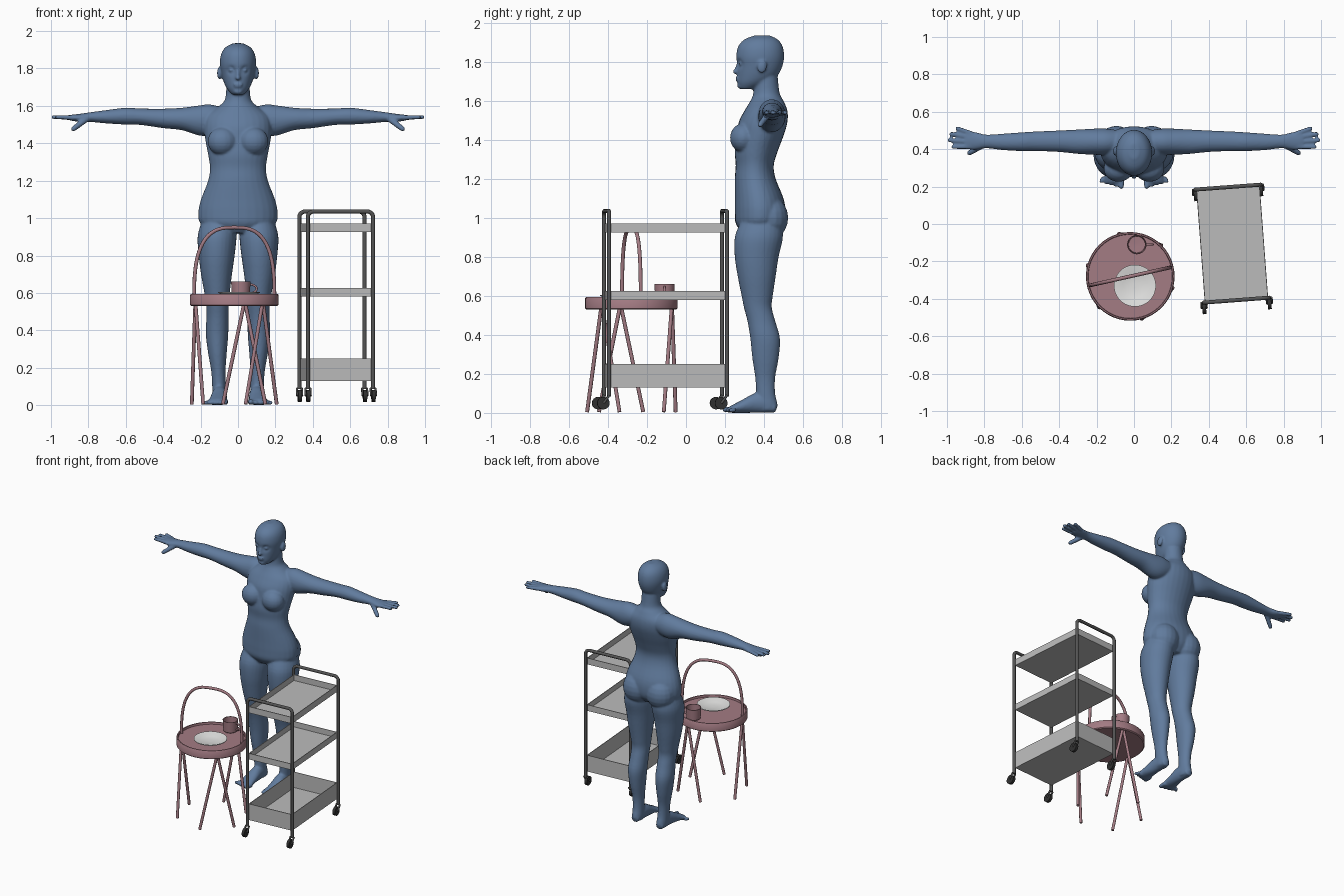
import bpy, bmesh, math
from mathutils import Matrix, Vector

if "Cube" in bpy.data.objects:
    bpy.data.objects.remove(bpy.data.objects["Cube"])


def material(name, color):
    mat = bpy.data.materials.new(name)
    mat.use_nodes = True
    mat.diffuse_color = (*color, 1)
    mat.node_tree.nodes["Principled BSDF"].inputs["Base Color"].default_value = (*color, 1)
    return mat


BLUE = material("slate blue", (.12, .2, .34))
PINK = material("dusty pink", (.37, .2, .23))
WHITE = material("plate white", (.76, .76, .75))
GREY = material("tray grey", (.5, .5, .5))
STEEL = material("dark steel", (.09, .09, .09))
RUBBER = material("black rubber", (.03, .03, .03))


# ---------- helpers ----------
def finish(obj, mat, place=Matrix()):
    """Turn curves and modifiers into plain mesh, then colour, shade and place it."""
    if obj.type == 'CURVE' or obj.modifiers:
        bpy.ops.object.select_all(action='DESELECT')
        obj.select_set(True)
        bpy.context.view_layer.objects.active = obj
        bpy.ops.object.convert(target='MESH')
    obj.data.materials.clear()
    obj.data.materials.append(mat)
    obj.data.shade_smooth()
    obj.data.set_sharp_from_angle(angle=math.radians(40))
    obj.matrix_world = place


def mesh_object(name, bm):
    bmesh.ops.recalc_face_normals(bm, faces=bm.faces[:])
    mesh = bpy.data.meshes.new(name)
    bm.to_mesh(mesh)
    bm.free()
    obj = bpy.data.objects.new(name, mesh)
    bpy.context.collection.objects.link(obj)
    return obj


def tube(name, paths, radius, mat, place=Matrix()):
    curve = bpy.data.curves.new(name, 'CURVE')
    curve.dimensions = '3D'
    curve.bevel_depth = radius
    curve.bevel_resolution = 3
    curve.use_fill_caps = True
    for path in paths:
        spline = curve.splines.new('POLY')
        spline.points.add(len(path) - 1)
        for point, co in zip(spline.points, path):
            point.co = (*co, 1)
    obj = bpy.data.objects.new(name, curve)
    bpy.context.collection.objects.link(obj)
    finish(obj, mat, place)


def skin(bm, rings):
    """Join rings of points into a closed tube."""
    rings = [[bm.verts.new(co) for co in ring] for ring in rings]
    for r, s in zip(rings, rings[1:]):
        for i in range(len(r)):
            j = (i + 1) % len(r)
            bm.faces.new((r[i], r[j], s[j], s[i]))
    bm.faces.new(rings[0])
    bm.faces.new(rings[-1])
    return [v for ring in rings for v in ring]


def circle(seg):
    return [(math.cos(math.tau * i / seg), math.sin(math.tau * i / seg)) for i in range(seg)]


def lathe(name, profile, x, y, mat):
    bm = bmesh.new()
    skin(bm, [[(r * c, r * s, z) for c, s in circle(48)] for r, z in profile])
    finish(mesh_object(name, bm), mat, Matrix.Translation((x, y, 0)))


def smooth_rows(rows, steps=4):
    """Catmull-Rom interpolation between section rows."""
    rows = [Vector(r) for r in rows]
    padded = [rows[0]] + rows + [rows[-1]]
    out = []
    for a, b, c, d in zip(padded, padded[1:], padded[2:], padded[3:]):
        for i in range(steps):
            t = i / steps
            out.append((b * 2 + (c - a) * t + (a * 2 - b * 5 + c * 4 - d) * t * t
                        + (b * 3 - a - c * 3 + d) * t ** 3) / 2)
    return out + [rows[-1]]


def loft(bm, axes, rows, side=1, seg=28):
    """Rows are (position, centre a, half a, low b, high b) along the first axis."""
    order = ["xyz".index(axis) for axis in axes]
    rings = []
    for pos, a, half, low, high in smooth_rows(rows):
        ring = []
        for c, s in circle(seg):
            co = Vector()
            co[order[0]] = pos
            co[order[1]] = a + half * c
            co[order[2]] = (low + high) / 2 + (high - low) / 2 * s
            co.x *= side
            ring.append(co)
        rings.append(ring)
    return skin(bm, rings)


def blob(bm, centre, radii, side=1, turn=0):
    """An ellipsoid, tilted about x."""
    mat = (Matrix.Translation((centre[0] * side, centre[1], centre[2]))
           @ Matrix.Rotation(turn, 4, 'X') @ Matrix.Diagonal((*radii, 1)))
    tilts = [math.pi * (i + .2) / 10.4 for i in range(11)]
    skin(bm, [[mat @ Vector((c * math.sin(t), s * math.sin(t), math.cos(t)))
               for c, s in circle(18)] for t in tilts])


def digit(bm, start, end, r, side):
    """A finger or toe: a tapered tube with a round tip."""
    a, b = Vector(start), Vector(end)
    a.x *= side
    b.x *= side
    along = (b - a).normalized()
    turn = along.to_track_quat('Z', 'Y')
    sections = [(a, r), (a.lerp(b, .5), r * .93)]
    for i in range(5):
        t = math.radians(20 * i)
        sections.append((b + along * r * .8 * math.sin(t), r * .85 * math.cos(t)))
    skin(bm, [[p + turn @ Vector((c * k, s * k, 0)) for c, s in circle(12)]
              for p, k in sections])


# ---------- standing figure ----------
body = bmesh.new()
loft(body, "zxy", [(.92, 0, .12, .29, .46), (.97, 0, .2, .255, .5), (1.03, 0, .212, .25, .51),
                   (1.1, 0, .198, .25, .5), (1.2, 0, .16, .25, .46), (1.27, 0, .15, .255, .45),
                   (1.34, 0, .16, .25, .47), (1.42, 0, .175, .26, .5), (1.49, 0, .18, .27, .52),
                   (1.55, 0, .165, .3, .52), (1.6, 0, .1, .33, .5), (1.64, 0, .068, .345, .48),
                   (1.73, 0, .062, .35, .47)])
head = loft(body, "zxy", [(1.66, 0, .03, .275, .35), (1.69, 0, .058, .264, .42),
                          (1.73, 0, .077, .263, .47), (1.78, 0, .09, .263, .495),
                          (1.83, 0, .097, .258, .503), (1.88, 0, .089, .268, .495),
                          (1.915, 0, .065, .3, .47), (1.935, 0, .025, .35, .43)], seg=64)
# eye sockets pressed into the head
for v in head:
    near = (Vector((abs(v.co.x), v.co.z)) - Vector((.036, 1.79))).length / .026
    if near < 1 and v.co.y < .35:
        v.co.y += .016 * (1 - near * near)
# nose, lips and chin
blob(body, (0, .256, 1.75), (.015, .018, .013))
blob(body, (0, .264, 1.77), (.01, .013, .035), turn=-.25)
blob(body, (0, .262, 1.716), (.025, .01, .006))
blob(body, (0, .264, 1.705), (.021, .01, .007))
blob(body, (0, .278, 1.677), (.025, .016, .015))

for side in (1, -1):
    # eye, ear, chest and seat
    blob(body, (.035, .282, 1.79), (.015, .012, .01), side)
    blob(body, (.1, .39, 1.775), (.012, .025, .034), side, -.2)
    blob(body, (.083, .295, 1.41), (.08, .07, .075), side)
    blob(body, (.093, .43, 1.0), (.105, .095, .11), side)
    # arm and palm
    loft(body, "xzy", [(.08, 1.53, .06, .38, .5), (.15, 1.525, .083, .37, .51),
                       (.21, 1.522, .08, .37, .51), (.3, 1.53, .06, .375, .505),
                       (.4, 1.533, .052, .385, .5), (.52, 1.542, .044, .39, .495),
                       (.6, 1.545, .045, .39, .49), (.7, 1.542, .036, .395, .483),
                       (.79, 1.54, .026, .405, .478), (.85, 1.536, .021, .397, .492),
                       (.9, 1.537, .015, .4, .495)], side)
    for y, x, tip in ((.484, .945, .511), (.462, .978, .482), (.438, .988, .448), (.413, .968, .412)):
        digit(body, (.87, y, 1.537), (x, tip, 1.54), .0135, side)
    digit(body, (.81, .42, 1.53), (.88, .38, 1.477), .017, side)
    # leg
    loft(body, "zxy", [(.98, .105, .09, .28, .49), (.9, .112, .104, .25, .497),
                       (.8, .114, .096, .25, .475), (.7, .115, .083, .265, .46),
                       (.6, .112, .068, .285, .445), (.54, .11, .061, .297, .44),
                       (.47, .11, .059, .315, .458), (.38, .112, .06, .33, .482),
                       (.28, .11, .05, .34, .475), (.18, .105, .038, .355, .457),
                       (.1, .102, .036, .36, .457), (.04, .1, .036, .36, .47),
                       (.01, .1, .03, .37, .46)], side)
    # foot and toes
    loft(body, "yxz", [(.46, .1, .028, .002, .05), (.41, .1, .036, 0, .1),
                       (.35, .1, .04, 0, .1), (.29, .104, .046, 0, .068),
                       (.24, .108, .052, 0, .042), (.22, .11, .045, .002, .032)], side)
    for i in range(5):
        r = .013 if i else .017
        x = .068 + .023 * i
        digit(body, (x, .25, r), (x + .004 * i, .2 + .007 * i, r), r, side)

figure = mesh_object("standing_figure", body)
remesh = figure.modifiers.new("fuse", 'REMESH')
remesh.mode = 'VOXEL'
remesh.voxel_size = .007
relax = figure.modifiers.new("relax", 'SMOOTH')
relax.iterations = 4
finish(figure, BLUE)

# ---------- round side table ----------
TX, TY = -.02, -.28
lathe("table_top", [(.01, .53), (.23, .53), (.237, .536), (.237, .588), (.233, .593),
                    (.226, .593), (.224, .578), (.01, .578)], TX, TY, PINK)
legs = []
for i in range(6):
    foot = math.radians(45 + 60 * i)
    top = foot + math.radians(29) * (-1 if i % 2 else 1)
    legs.append([(TX + r * math.cos(a), TY + r * math.sin(a), z)
                 for r, a, z in ((.235, foot, .005), (.215, top, .54))])
tube("table_legs", legs, .01, PINK)
# arched carry handle
arch = []
for i in range(33):
    t = math.pi * i / 32
    c, s = math.cos(t), max(math.sin(t), 0)
    reach = math.copysign(abs(c) ** .7, c)
    arch.append((TX + .215 * reach, TY + .048 * reach, .56 + .39 * s ** .7))
tube("table_handle", [arch], .01, PINK)

# ---------- plate and mug ----------
lathe("plate", [(.01, .58), (.06, .58), (.112, .6), (.112, .604), (.105, .604), (.065, .588),
                (.01, .587)], .005, -.33, WHITE)
lathe("mug", [(.01, .579), (.042, .579), (.048, .585), (.052, .662), (.047, .662),
              (.044, .59), (.01, .588)], .015, -.11, PINK)
loop = [math.radians(15 * i - 90) for i in range(13)]
tube("mug_handle", [[(.06 + .04 * math.cos(a), -.11, .622 + .024 * math.sin(a)) for a in loop]],
     .006, PINK)

# ---------- rolling trolley ----------
PLACE = Matrix.Translation((.525, -.105, 0)) @ Matrix.Rotation(math.radians(4.3), 4, 'Z')
W, L = .175, .303
for name, low, high in (("top_tray", .925, .972), ("middle_tray", .58, .625),
                        ("bottom_tray", .13, .25)):
    bm = bmesh.new()
    bmesh.ops.create_cube(bm, size=1, matrix=Matrix.Translation((0, 0, (low + high) / 2))
                          @ Matrix.Diagonal((2 * W - .01, 2 * L - .01, high - low, 1)))
    lid = max(bm.faces, key=lambda f: f.calc_center_median().z)
    bmesh.ops.delete(bm, geom=[lid], context='FACES')
    tray = mesh_object(name, bm)
    tray.modifiers.new("wall", 'SOLIDIFY').thickness = .006
    finish(tray, GREY, PLACE)

frames, forks = [], []
bend, rail = .03, 1.035
for y in (-L, L):
    # one bent tube makes two posts and the end rail
    path = [(-W, y, .085)]
    for centre, start in ((bend - W, 180), (W - bend, 90)):
        for i in range(7):
            a = math.radians(start - 15 * i)
            path.append((centre + bend * math.cos(a), y, rail - bend + bend * math.sin(a)))
    frames.append(path + [(W, y, .085)])
    # casters trail behind the posts
    for x in (-W, W):
        forks += [[(x + d, y, .09), (x + d, y - .03, .05)] for d in (-.013, .013)]
        bm = bmesh.new()
        bmesh.ops.create_cone(bm, cap_ends=True, segments=24, radius1=.032, radius2=.032,
                              depth=.02, matrix=Matrix.Translation((x, y - .03, .05))
                              @ Matrix.Rotation(math.pi / 2, 4, 'Y'))
        finish(mesh_object("caster_wheel", bm), RUBBER, PLACE)
tube("trolley_frame", frames, .011, STEEL, PLACE)
tube("caster_forks", forks, .006, STEEL, PLACE)
